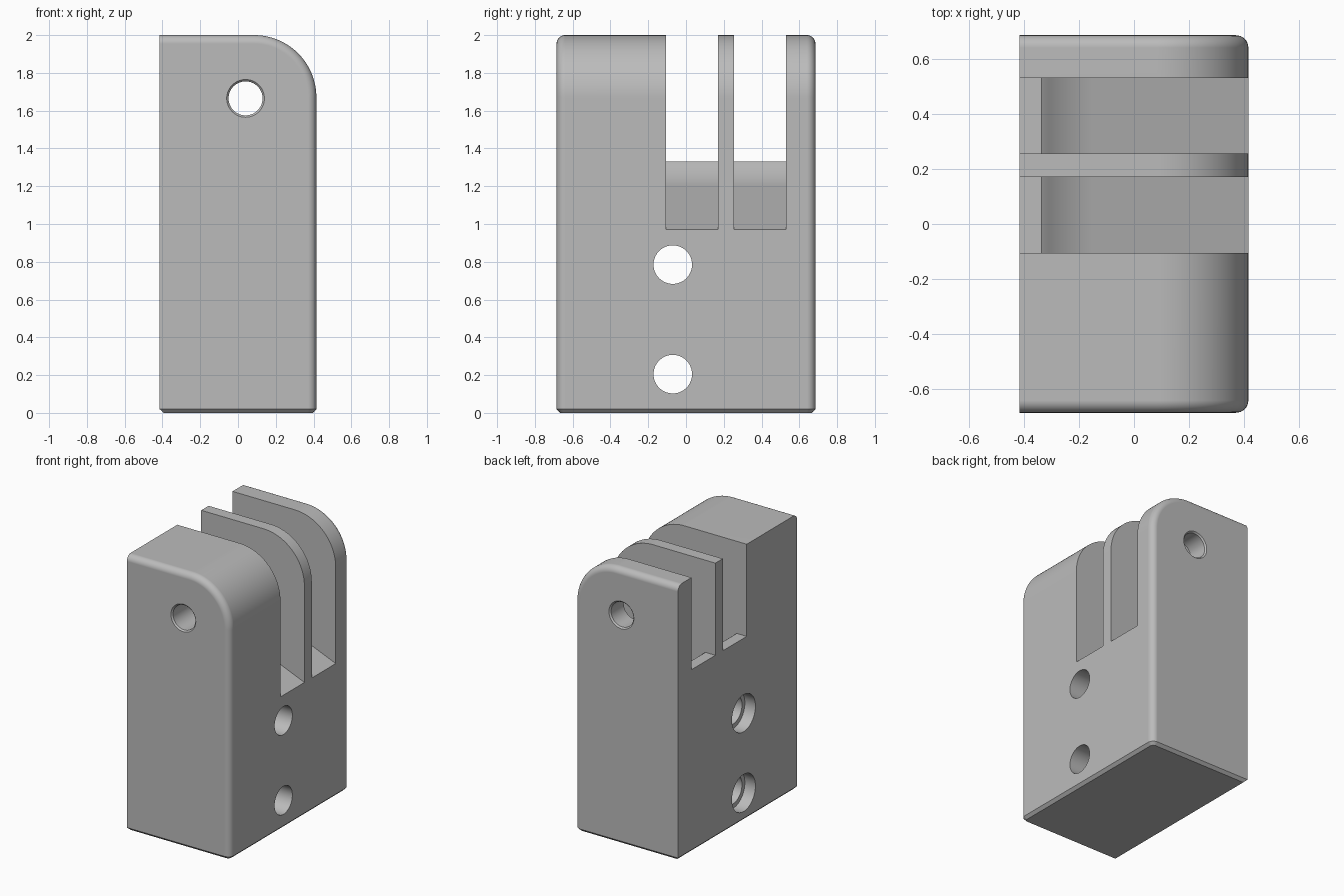
import bpy, bmesh, math

if "Cube" in bpy.data.objects:
    bpy.data.objects.remove(bpy.data.objects["Cube"])

HX, HY, H = 0.415, 0.685, 2.0      # half width, half depth, height
R, F = 0.33, 0.045                 # big top corner radius, edge fillet
PX, PZ = 0.04, 1.665               # pivot pin axis

grey = bpy.data.materials.new("light grey")
grey.diffuse_color = (0.5, 0.5, 0.5, 1)
grey.use_nodes = True
grey.node_tree.nodes["Principled BSDF"].inputs["Base Color"].default_value = grey.diffuse_color


def loft(name, rings):
    """Closed solid from a list of equal-length point rings."""
    bm = bmesh.new()
    vs = [[bm.verts.new(p) for p in ring] for ring in rings]
    n = len(vs[0])
    for a, b in zip(vs, vs[1:]):
        for i in range(n):
            j = (i + 1) % n
            bm.faces.new((a[i], a[j], b[j], b[i]))
    bm.faces.new(vs[0])
    bm.faces.new(vs[-1])
    bmesh.ops.recalc_face_normals(bm, faces=bm.faces)
    mesh = bpy.data.meshes.new(name)
    bm.to_mesh(mesh)
    bm.free()
    ob = bpy.data.objects.new(name, mesh)
    bpy.context.collection.objects.link(ob)
    mesh.materials.append(grey)
    return ob


def turned(name, steps, place, n=64):
    """Round cutter: steps are (position, radius), place maps (t, u, v) to xyz."""
    return loft(name, [[place(t, r * math.cos(2 * math.pi * k / n), r * math.sin(2 * math.pi * k / n))
                        for k in range(n)] for t, r in steps])


# Body: side profile lofted along y, shrinking at both ends for the fillet
def body_ring(y, i):
    pts = [(-HX, 0), (HX - i, 0)]
    for k in range(25):
        a = math.pi / 2 * k / 24
        pts.append((HX - R + (R - i) * math.cos(a), H - R + (R - i) * math.sin(a)))
    pts.append((-HX, H - i))
    return [(x, y, z) for x, z in pts]


ends = []
for k in range(9):
    a = math.pi / 2 * k / 8
    ends.append((HY - F * (1 - math.cos(a)), F * (1 - math.sin(a))))
rings = [body_ring(-y, i) for y, i in ends]
rings += [body_ring(y, i) for y, i in reversed(ends)]
body = loft("hinge_block", rings)

# Bottom chamfer
bm = bmesh.new()
bm.from_mesh(body.data)
bmesh.ops.dissolve_limit(bm, angle_limit=0.001, verts=bm.verts, edges=bm.edges)
bottom = max(bm.faces, key=lambda f: -f.normal.z * f.calc_area())
bmesh.ops.bevel(bm, geom=list(bottom.edges), offset=0.02, segments=1, affect='EDGES')
bm.to_mesh(body.data)
bm.free()

cutters = []

# Two slots with a curved, sloping floor
slot = [(-0.5, 2.1), (-0.5, 1.33), (-0.335, 1.33)]
for k in range(1, 13):
    a = math.radians(221.8 + (247.5 - 221.8) * k / 12)
    slot.append((PX + 0.5 * math.cos(a), PZ + 0.5 * math.sin(a)))
slot += [(0.5, 0.935), (0.5, 2.1)]
for y0, y1 in ((-0.105, 0.17), (0.255, 0.53)):
    cutters.append(loft("slot_cutter", [[(x, y, z) for x, z in slot] for y in (y0, y1)]))

# Pivot pin hole with a small chamfer at each end
cutters.append(turned("pin_cutter",
                      [(-HY - 0.02, 0.12), (-HY + 0.01, 0.09), (HY - 0.01, 0.09), (HY + 0.02, 0.12)],
                      lambda t, u, v: (PX + u, t, PZ + v)))

# Mounting screw holes, counterbored from the left
for z in (0.205, 0.785):
    cutters.append(turned("screw_cutter",
                          [(-0.5, 0.135), (-HX + 0.085, 0.135), (-HX + 0.085, 0.102), (0.5, 0.102)],
                          lambda t, u, v, z=z: (t, -0.07 + u, z + v)))

bpy.context.view_layer.objects.active = body
for c in cutters:
    c.hide_render = True
    mod = body.modifiers.new("cut", 'BOOLEAN')
    mod.operation, mod.solver, mod.object = 'DIFFERENCE', 'EXACT', c
    bpy.ops.object.modifier_apply(modifier=mod.name)
    bpy.data.objects.remove(c, do_unlink=True)

# Smooth curves, crisp edges
bpy.ops.object.select_all(action='DESELECT')
body.select_set(True)
bpy.ops.object.shade_smooth_by_angle(angle=math.radians(25))
wn = body.modifiers.new("flat_faces", 'WEIGHTED_NORMAL')
wn.keep_sharp = True
